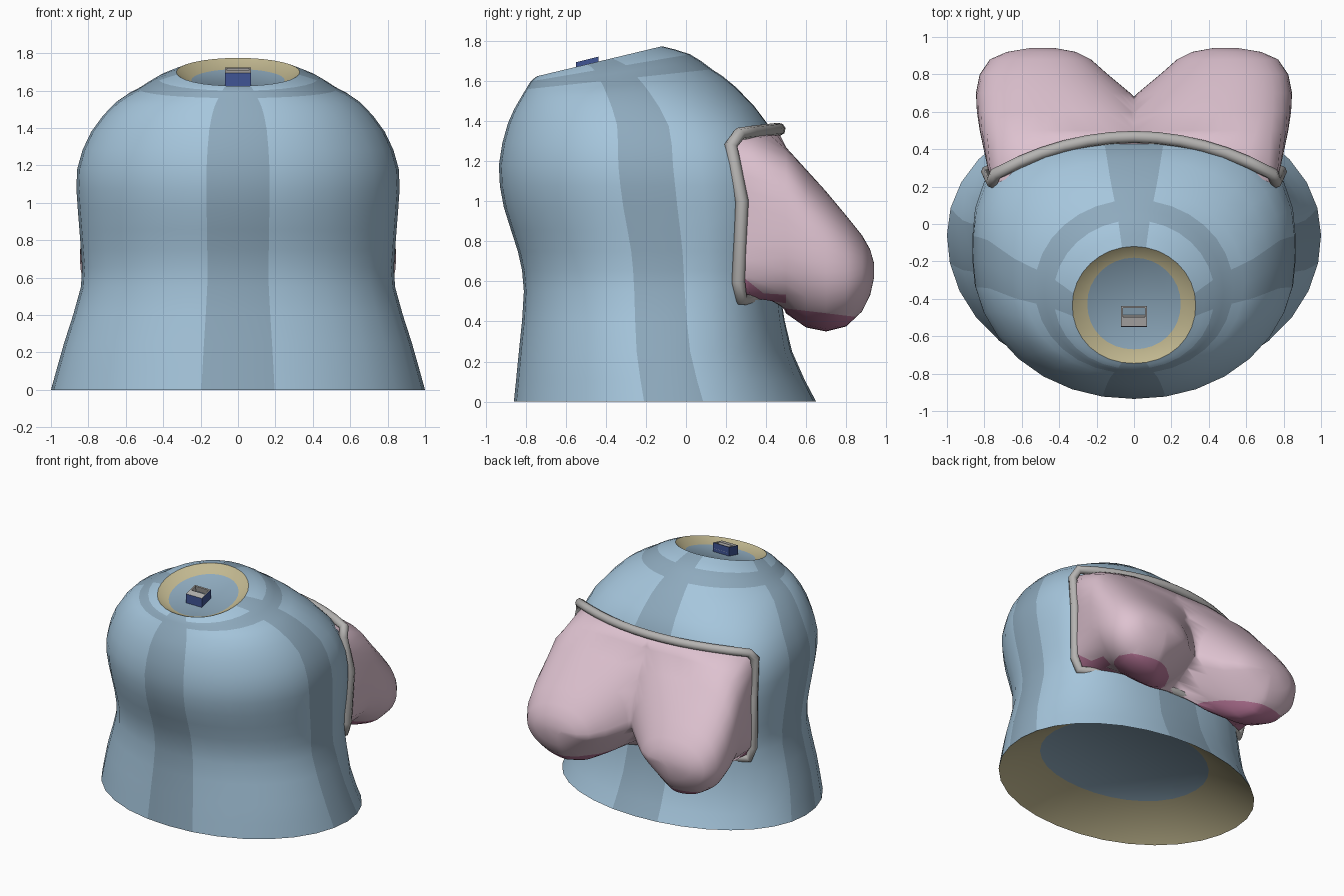
import bpy, bmesh, math
from mathutils import Matrix

if "Cube" in bpy.data.objects:
    bpy.data.objects.remove(bpy.data.objects["Cube"])


def mat(name, r, g, b):
    m = bpy.data.materials.new(name)
    m.diffuse_color = (r, g, b, 1)
    m.use_nodes = True
    m.node_tree.nodes["Principled BSDF"].inputs["Base Color"].default_value = m.diffuse_color
    return m


BLUE = mat("light blue", .38, .565, .72)
STRIPE = mat("grey blue", .27, .40, .51)
TAN = mat("tan", .54, .48, .28)
PINK = mat("pale pink", .73, .54, .63)
ROSE = mat("dark rose", .50, .19, .33)
GREY = mat("warm grey", .46, .45, .44)
NAVY = mat("navy blue", .05, .09, .30)


def finish(name, bm, mats, angle=50):
    me = bpy.data.meshes.new(name)
    bm.to_mesh(me)
    bm.free()
    for m in mats:
        me.materials.append(m)
    me.polygons.foreach_set("use_smooth", [True] * len(me.polygons))
    me.set_sharp_from_angle(angle=math.radians(angle))
    ob = bpy.data.objects.new(name, me)
    bpy.context.collection.objects.link(ob)
    return ob


def loft(bm, rings, colour):
    """Bridge successive rings of points; colour(level, side) gives the slot."""
    vs = [[bm.verts.new(p) for p in r] for r in rings]
    n = len(vs[0])
    for k in range(len(vs) - 1):
        for i in range(n):
            j = (i + 1) % n
            f = bm.faces.new((vs[k][i], vs[k][j], vs[k + 1][j], vs[k + 1][i]))
            f.material_index = colour(k, i)
    return vs


def refine(rows):
    """Add a Catmull-Rom midpoint between successive rows of numbers."""
    out = []
    for k in range(len(rows) - 1):
        a, b, c, d = (rows[min(max(k + o, 0), len(rows) - 1)] for o in (-1, 0, 1, 2))
        out += [b, tuple((-p + 9 * q + 9 * r - s) / 16 for p, q, r, s in zip(a, b, c, d))]
    return out + [rows[-1]]


# ---- body: tilted rings (front y, front z, back y, back z, half width, squareness, side shift)
N = 32
outer = refine([
    (-.86, 0, .65, 0, 1.0, 2, .06),
    (-.835, .25, .53, .25, .93, 2.2, .06), (-.81, .55, .47, .55, .84, 2.8, .06),
    (-.84, .75, .46, .75, .84, 3.1, .07), (-.91, .97, .46, .97, .857, 3.3, .07),
    (-.935, 1.18, .45, 1.18, .86, 3.1, .06), (-.89, 1.39, .42, 1.37, .785, 2.7, .03),
    (-.83, 1.51, .25, 1.57, .65, 2.2, 0), (-.80, 1.56, .13, 1.66, .53, 2, 0),
    (-.775, 1.60, .02, 1.735, .43, 2, 0), (-.745, 1.625, -.12, 1.775, .33, 2, 0)])
body_rings = [(-.60, .20, .40, .20, .66, 2, 0), *outer,
              (-.67, 1.595, -.18, 1.715, .25, 2, 0)]


def body_ring(yf, zf, yb, zb, w, sq, shift):
    pts = []
    for i in range(N):
        t = (i - 1) * math.tau / N
        s, c = math.sin(t), -math.cos(t)
        n = sq if c > 0 else 2.1
        r = (abs(s) ** n + abs(c) ** n) ** (-1 / n)
        u = c * r
        u += shift * (1 - u * u)
        pts.append((w * s * r, (yf + yb) / 2 + u * (yb - yf) / 2,
                    (zf + zb) / 2 + u * (zb - zf) / 2))
    return pts


def body_colour(k, i):
    if k in (0, len(body_rings) - 2):
        return 2                       # lining at the bottom and the neck
    return 1 if k in (17, 18) or i % 8 < 2 else 0   # collar band, four stripes


bm = bmesh.new()
vs = loft(bm, [body_ring(*r) for r in body_rings], body_colour)
for cap in (vs[0][::-1], vs[-1]):
    bm.faces.new(cap).material_index = 1
bmesh.ops.recalc_face_normals(bm, faces=bm.faces)
finish("body_shell", bm, [BLUE, STRIPE, TAN])


# ---- pink double pouch: one lobe lofted backwards, mirrored and welded at x = 0
def back_y(x):
    return .46 - .36 * x * x


# y, x min, x max, z min, z max, squareness above, squareness below
lobe_rings = [
    (.2, -.60, .755, .50, 1.34, 12, 12), (.42, -.40, .785, .505, 1.33, 6, 7),
    (.50, -.22, .825, .44, 1.27, 3.6, 2.7), (.60, -.08, .84, .37, 1.16, 2.9, 2.3),
    (.70, .02, .845, .35, 1.05, 2.5, 2.2), (.80, .14, .825, .375, .93, 2.3, 2.1),
    (.88, .23, .77, .45, .83, 2.1, 2), (.92, .31, .68, .53, .76, 2, 2),
    (.94, .42, .56, .62, .69, 2, 2)]
S = 40


def lobe_ring(k, y, x0, x1, z0, z1, n_top, n_low):
    pts = []
    for i in range(S):
        t = i * math.tau / S
        c, s = math.cos(t), math.sin(t)
        n = n_top if s > 0 else n_low
        r = (abs(c) ** n + abs(s) ** n) ** (-1 / n)
        x = (x0 + x1) / 2 + c * r * (x1 - x0) / 2
        z = (z0 + z1) / 2 + s * r * (z1 - z0) / 2
        if k > 1 and c < 0 and s < 0:  # deepen the cleft below
            x += .6 * (x1 - x0) / 2 * c * s
        yy = y
        if k == 0:
            yy = back_y(x) - .05
        if k == 1:
            yy = max(.31, min(.47, back_y(x) + .05))
        pts.append((x, yy, z))
    return pts


bm = bmesh.new()
vs = loft(bm, [lobe_ring(k, *r) for k, r in enumerate(lobe_rings)], lambda k, i: 0)
bm.faces.new(vs[-1])
bmesh.ops.recalc_face_normals(bm, faces=bm.faces)
bm.normal_update()
if sum(f.normal.y for f in bm.faces) < 0:
    bmesh.ops.reverse_faces(bm, faces=bm.faces)
# clean colour edges for the darker underside and the lower base corners
for co, no in (((0, .5, .465), (0, .12, 1)), ((0, .3, .61), (0, .8, 1))):
    bmesh.ops.bisect_plane(bm, geom=bm.verts[:] + bm.edges[:] + bm.faces[:],
                           plane_co=co, plane_no=no)
bm.normal_update()
for f in bm.faces:
    c = f.calc_center_median()
    under = c.z + .12 * (c.y - .5) < .465
    corner = c.z + .8 * (c.y - .3) < .61
    if under or corner or (c.y < .46 and f.normal.z < -.7):
        f.material_index = 1
pouch = finish("rear_pouch", bm, [PINK, ROSE], 75)
mir = pouch.modifiers.new("mirror", 'MIRROR')
mir.use_bisect_axis[0] = True
mir.use_clip = True

# ---- grey piping around the pouch
xs = [-.74 + 1.48 * i / 12 for i in range(13)]
path = [(x, back_y(x) + .005, 1.36 - .04 * x * x) for x in xs]
path += [(.76, .225, 1.28), (.785, .28, 1.0), (.77, .262, .6)]
path += [(x, back_y(x) + .01, .51) for x in reversed(xs)]
path += [(-.77, .262, .6), (-.785, .28, 1.0), (-.76, .225, 1.28)]
cu = bpy.data.curves.new("pouch_piping", 'CURVE')
cu.dimensions = '3D'
cu.bevel_depth = .033
cu.bevel_resolution = 2
sp = cu.splines.new('POLY')
sp.points.add(len(path) - 1)
for p, co in zip(sp.points, path):
    p.co = (*co, 1)
sp.use_cyclic_u = True
sp.use_smooth = True
cu.materials.append(GREY)
bpy.context.collection.objects.link(bpy.data.objects.new("pouch_piping", cu))

# ---- small clasp in the neck opening: navy sides, grey top with a slot
bm = bmesh.new()
bmesh.ops.create_cube(bm, size=1, matrix=Matrix.Diagonal((.14, .115, .07, 1)))
for v in bm.verts:                     # lean so the back stays under the top
    if v.co.z < 0:
        v.co.y -= .018
top = max(bm.faces, key=lambda f: f.calc_center_median().z)
top.material_index = 1
res = bmesh.ops.inset_individual(bm, faces=[top], thickness=.016)
for f in res["faces"]:
    f.material_index = 1
for v in top.verts:                    # slot sits towards the back
    if v.co.y < 0:
        v.co.y = -.005
ext = bmesh.ops.extrude_discrete_faces(bm, faces=[top])["faces"][0]
for v in ext.verts:
    v.co.z -= .045
ext.material_index = 2
clasp = finish("neck_clasp", bm, [NAVY, GREY, STRIPE], 30)
clasp.location = (0, -.485, 1.675)
clasp.rotation_euler = (math.radians(14), 0, 0)
